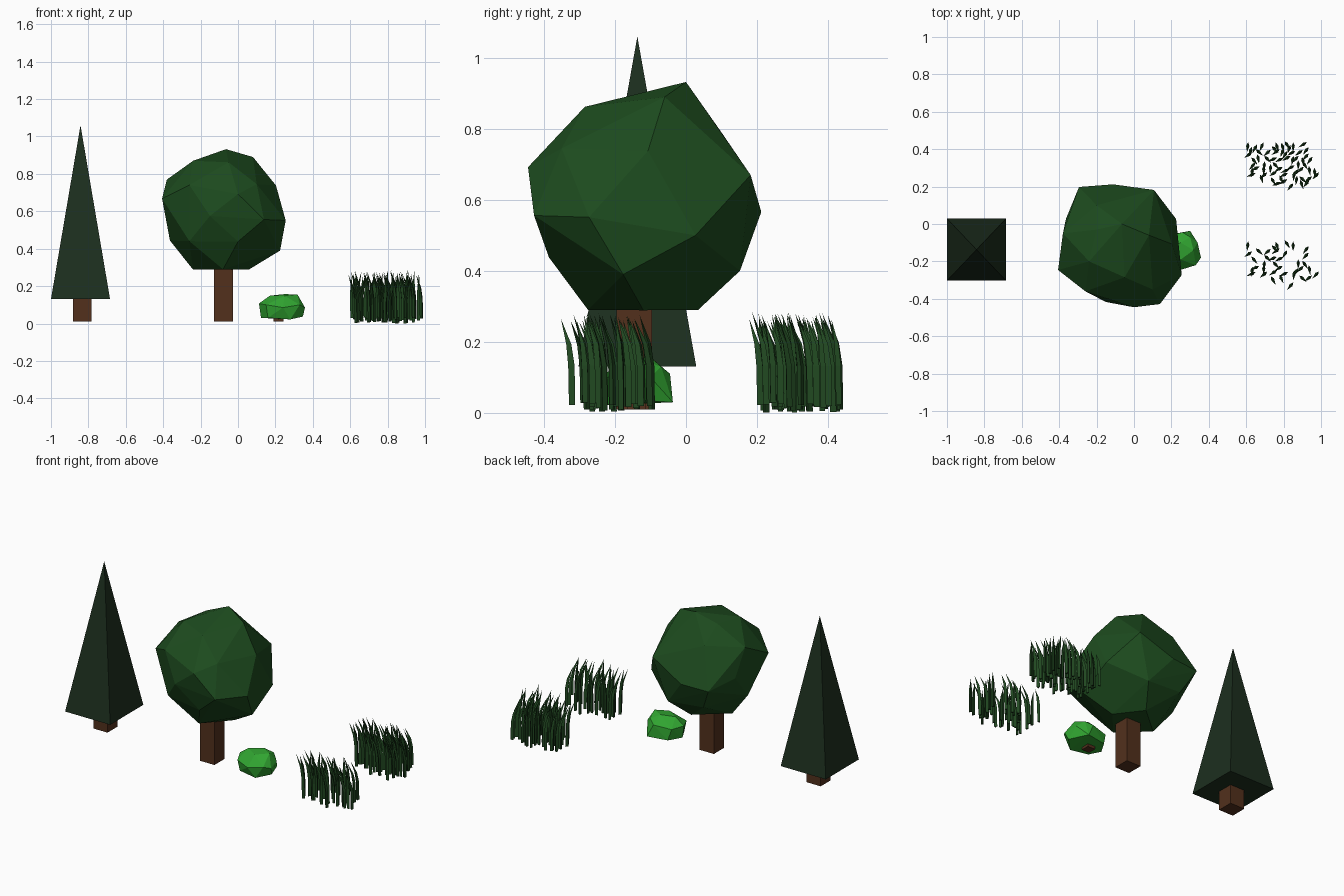
import bpy, bmesh, math, random
from mathutils import Vector

if "Cube" in bpy.data.objects:
    bpy.data.objects.remove(bpy.data.objects["Cube"])


def material(name, r, g, b):
    m = bpy.data.materials.new(name)
    m.diffuse_color = (r, g, b, 1)
    m.use_nodes = True
    m.node_tree.nodes["Principled BSDF"].inputs["Base Color"].default_value = m.diffuse_color
    return m


BARK = material("bark", 0.085, 0.03, 0.012)
PINE = material("pine_green", 0.012, 0.028, 0.013)
LEAF = material("leaf_green", 0.012, 0.07, 0.013)
BUSH = material("bush_green", 0.03, 0.37, 0.03)
GRASS = material("grass_green", 0.015, 0.065, 0.015)


def finish(bm, name, mat):
    bmesh.ops.recalc_face_normals(bm, faces=bm.faces[:])
    me = bpy.data.meshes.new(name)
    bm.to_mesh(me)
    bm.free()
    ob = bpy.data.objects.new(name, me)
    me.materials.append(mat)
    bpy.context.collection.objects.link(ob)
    return ob


def box(name, x, y, z0, z1, w, mat):
    bm = bmesh.new()
    bmesh.ops.create_cube(bm, size=1)
    bmesh.ops.scale(bm, vec=(w, w, z1 - z0), verts=bm.verts)
    bmesh.ops.translate(bm, vec=(x, y, (z0 + z1) / 2), verts=bm.verts)
    return finish(bm, name, mat)


def faceted_lump(name, points, mat):
    """Low-poly foliage: convex skin around a few corner points."""
    bm = bmesh.new()
    for p in points:
        bm.verts.new(p)
    res = bmesh.ops.convex_hull(bm, input=bm.verts[:])
    loose = [v for v in bm.verts if not v.link_faces]
    bmesh.ops.delete(bm, geom=loose, context='VERTS')
    return finish(bm, name, mat)


# Pine: square trunk and four-sided cone
box("pine_trunk", -0.833, -0.138, 0.01, 0.14, 0.1, BARK)
bm = bmesh.new()
bmesh.ops.create_cone(bm, cap_ends=True, segments=4, radius1=1, radius2=0, depth=0.93)
for v in bm.verts:
    x, y, z = v.co
    c = math.sqrt(0.5)
    v.co = (-0.842 + 0.158 * (x - y), -0.137 + 0.166 * (x + y), 0.595 + z)
bmesh.ops.remove_doubles(bm, verts=bm.verts[:], dist=1e-4)
finish(bm, "pine_foliage", PINE)

# Round tree: trunk and faceted crown
box("tree_trunk", -0.078, -0.146, 0.01, 0.32, 0.1, BARK)
crown = [
    # top
    (-.064, 0, .932), (.08, -.06, .89), (-.2, -.03, .88), (-.05, -.285, .862), (-.24, -.2, .87),
    # upper ring
    (.203, -.107, .738), (.1, -.35, .745), (-.38, -.05, .77), (-.2, .1, .79), (-.26, -.36, .74),
    # widest ring
    (-.406, -.246, .668), (0, -.445, .692), (.107, .182, .67), (-.112, .212, .566),
    (-.294, .198, .56), (.255, -.273, .551), (.139, -.428, .556), (-.15, -.417, .575),
    (.225, .027, .5), (-.364, .027, .6),
    # lower ring and underside
    (-.364, -.1, .444), (.225, -.177, .39), (.02, .152, .4), (-.22, .14, .42), (0, -.386, .438),
    (-.26, -.33, .44), (.059, -.12, .289), (-.241, -.12, .289), (-.06, .034, .29), (-.08, -.276, .29),
]
faceted_lump("tree_crown", crown, LEAF)

# Bush: short stem and squat lump
box("bush_stem", 0.217, -0.14, 0.01, 0.1, 0.052, BARK)
bush = [
    (.171, -.14, .149), (.25, -.1, .157), (.318, -.14, .155), (.25, -.19, .148), (.3, -.07, .13),
    (.112, -.14, .107), (.15, -.22, .1), (.24, -.248, .085), (.33, -.22, .1), (.358, -.18, .085),
    (.34, -.1, .1), (.26, -.045, .11), (.15, -.07, .1),
    (.123, -.14, .03), (.16, -.21, .03), (.28, -.225, .022), (.347, -.16, .037),
    (.3, -.037, .03), (.17, -.06, .03),
]
faceted_lump("bush_foliage", bush, BUSH)

# Grass: roots scattered in a five-sided area, each blade curling toward the front
AREA = [Vector(p) for p in ((.6, .435), (.63, .26), (.88, .19), (.99, .26), (.93, .435))]


def inside(p):
    return all((b - a).cross(p - a) > 0 for a, b in zip(AREA, AREA[1:] + AREA[:1]))


random.seed(7)
roots = []
while len(roots) < 64:
    p = Vector((random.uniform(.6, 1), random.uniform(.17, .44)))
    if inside(p) and all((p - q[0]).length > 0.021 for q in roots):
        turn = math.radians(random.uniform(-70, 50))
        roots.append((p, turn, random.uniform(.78, 1)))


def grass_patch(name, blades, dy):
    bm = bmesh.new()
    # height, forward bend, half width, half depth
    profile = [(0, 0, .008, .01), (.13, .002, .009, .01), (.2, .012, .007, .008)]
    for p, turn, s in blades:
        ca, sa = math.cos(turn), math.sin(turn)

        def place(u, v, h):
            return bm.verts.new((p.x + u * ca - v * sa, p.y + dy + u * sa + v * ca,
                                 .15 * (1 - s) + h * s))

        rings = [[place(i * w, j * d - bend, h) for i, j in ((-1, -.6), (1, -.6), (0, 1))]
                 for h, bend, w, d in profile]
        tip = place(0, -.042, .285)
        bm.faces.new(rings[0])
        for k in range(3):
            n = (k + 1) % 3
            for lo, hi in zip(rings, rings[1:]):
                bm.faces.new((lo[k], lo[n], hi[n], hi[k]))
            bm.faces.new((rings[-1][k], rings[-1][n], tip))
    finish(bm, name, GRASS)


grass_patch("dense_grass", roots, 0)
grass_patch("sparse_grass", roots[:38], -0.53)
